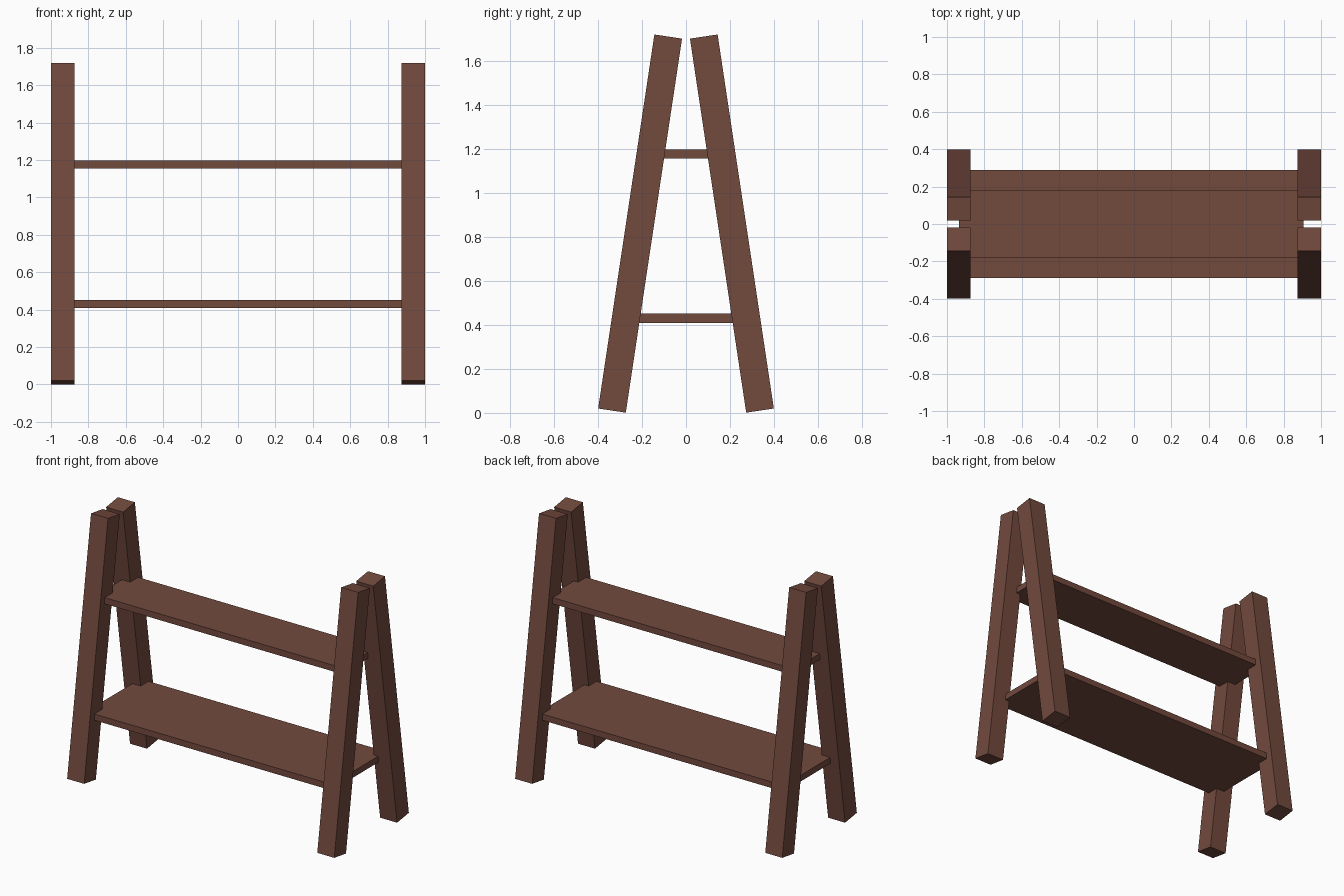
import bpy
import math

if "Cube" in bpy.data.objects:
    bpy.data.objects.remove(bpy.data.objects["Cube"])

wood = bpy.data.materials.new("brown wood")
wood.diffuse_color = (0.17, 0.068, 0.048, 1.0)
wood.use_nodes = True
wood.node_tree.nodes["Principled BSDF"].inputs["Base Color"].default_value = wood.diffuse_color


def box(name, size, loc, tilt=0.0):
    bpy.ops.mesh.primitive_cube_add(size=1, location=loc)
    ob = bpy.context.object
    ob.name = name
    ob.data.name = name
    for v in ob.data.vertices:
        v.co = [c * s for c, s in zip(v.co, size)]
    ob.rotation_euler.x = tilt
    ob.data.materials.append(wood)
    return ob


# Four square legs leaning inwards to form two A-frames
LEAN = math.radians(8.55)
for xs, side in ((-1, "left"), (1, "right")):
    for ys, face in ((-1, "front"), (1, "back")):
        box(f"{face}_{side}_leg", (0.127, 0.127, 1.718),
            (xs * 0.9365, ys * 0.2085, 0.86), ys * LEAN)

# Two shelves let into the legs
box("lower_shelf", (1.84, 0.58, 0.042), (-0.015, 0, 0.43))
box("upper_shelf", (1.84, 0.36, 0.042), (-0.015, 0, 1.176))
